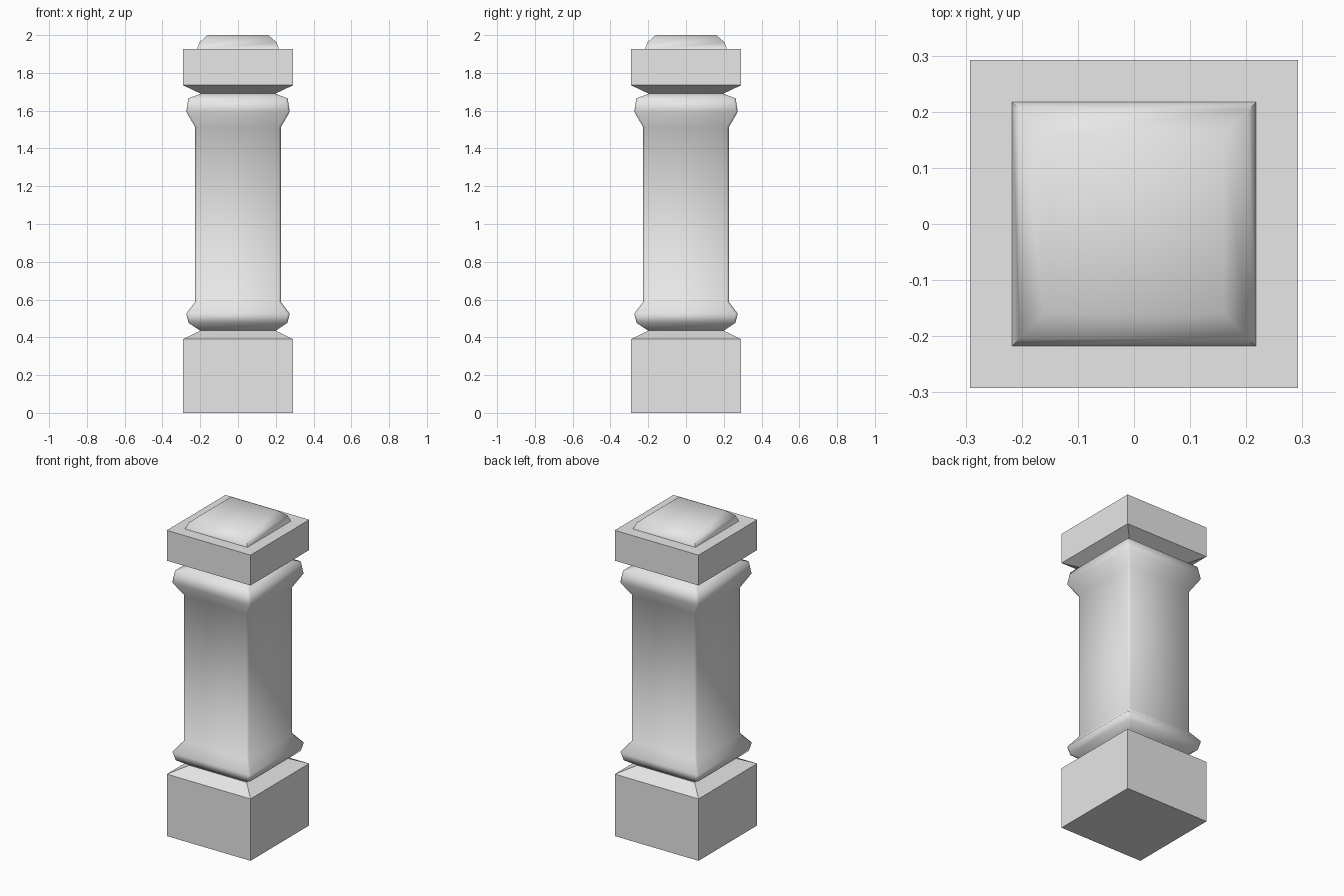
import bpy, bmesh, math

old = bpy.data.objects.get("Cube")
if old:
    bpy.data.objects.remove(old, do_unlink=True)

stone = bpy.data.materials.new("pale_grey_stone")
stone.use_nodes = True
grey = (0.8, 0.8, 0.8, 1)
stone.diffuse_color = grey
stone.node_tree.nodes["Principled BSDF"].inputs["Base Color"].default_value = grey


def square_ring(bm, half, z, chamfer):
    """Square cross-section, with optional chamfered corners."""
    h, c = half, half - chamfer
    if chamfer:
        pts = [(h, -c), (h, c), (c, h), (-c, h), (-h, c), (-h, -c), (-c, -h), (c, -h)]
    else:
        pts = [(h, -h), (h, h), (-h, h), (-h, -h)]
    return [bm.verts.new((x, y, z)) for x, y in pts]


def square_turning(name, profile, bottom=False, top=False, chamfer=0, smooth=True):
    """Skin a stack of square sections given as (half width, height)."""
    bm = bmesh.new()
    rings = [square_ring(bm, h, z, chamfer) for h, z in profile]
    for low, high in zip(rings, rings[1:]):
        n = len(low)
        for i in range(n):
            j = (i + 1) % n
            bm.faces.new((low[i], low[j], high[j], high[i]))
    if bottom:
        bm.faces.new(rings[0][::-1])
    if top:
        bm.faces.new(rings[-1])
    mesh = bpy.data.meshes.new(name)
    bm.to_mesh(mesh)
    bm.free()
    mesh.materials.append(stone)
    obj = bpy.data.objects.new(name, mesh)
    bpy.context.collection.objects.link(obj)
    if smooth:
        bpy.ops.object.select_all(action='DESELECT')
        obj.select_set(True)
        bpy.context.view_layer.objects.active = obj
        bpy.ops.object.shade_smooth_by_angle(angle=math.radians(62))
    return obj


# Plinth with its sloped upper face
square_turning("plinth", [(0.292, 0), (0.292, 0.39), (0.2, 0.435)],
               bottom=True, smooth=False)

# Shaft with a rounded moulding at each end
square_turning("shaft", [(0.2, 0.435), (0.262, 0.477), (0.274, 0.525), (0.227, 0.588),
                         (0.227, 1.513), (0.274, 1.594), (0.263, 1.665), (0.197, 1.69)],
               chamfer=0.012)

# Capital block flaring out from the neck
square_turning("capital", [(0.197, 1.69), (0.292, 1.735), (0.292, 1.926)],
               top=True, smooth=False)

# Cushion on top
square_turning("top_cushion", [(0.217, 1.926), (0.204, 1.962), (0.16, 2.0)], top=True)
